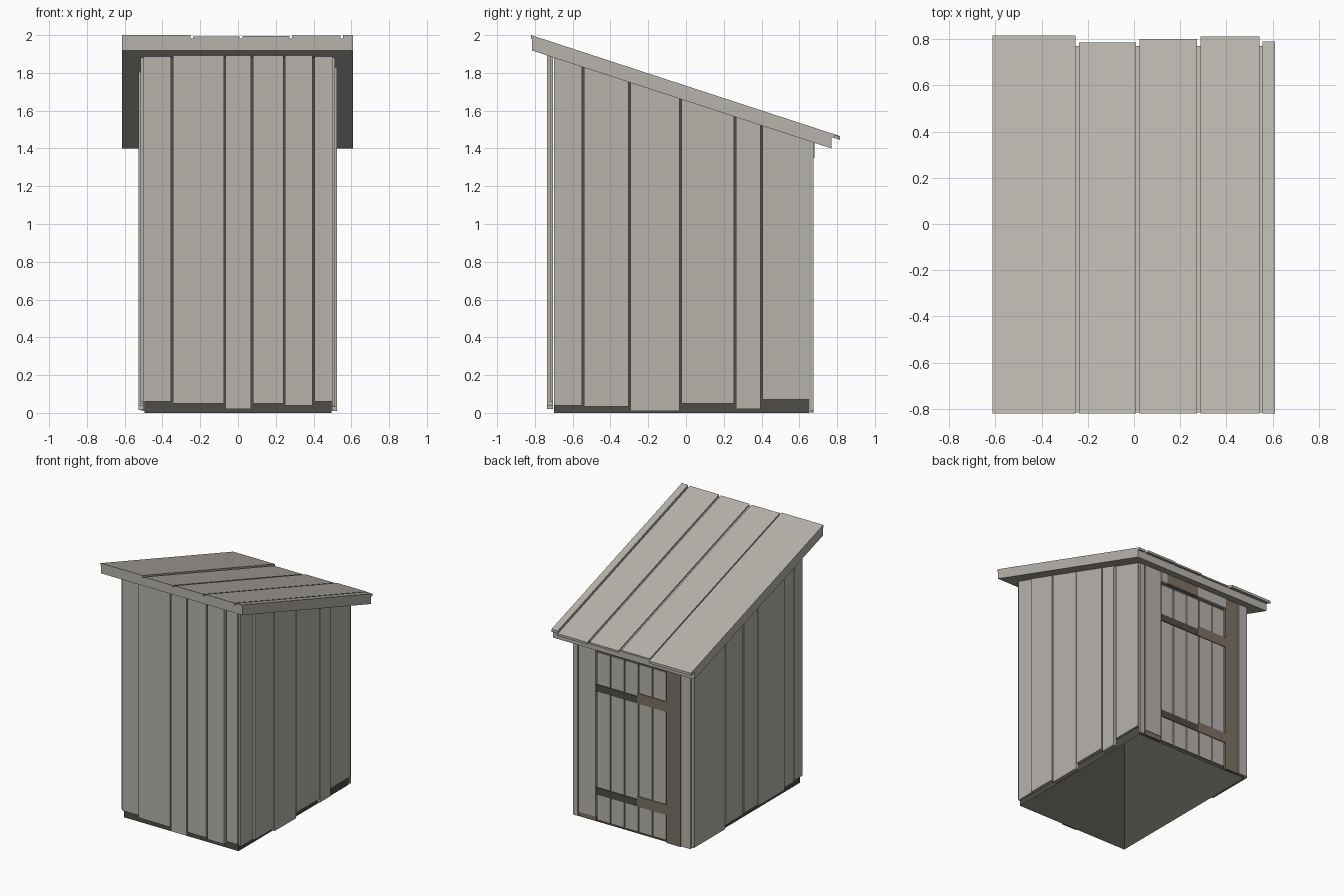
import bpy

cube = bpy.data.objects.get("Cube")
if cube:
    bpy.data.objects.remove(cube, do_unlink=True)


def material(name, rgb):
    m = bpy.data.materials.new(name)
    m.use_nodes = True
    col = (*rgb, 1)
    m.diffuse_color = col
    bsdf = m.node_tree.nodes["Principled BSDF"]
    bsdf.inputs["Base Color"].default_value = col
    bsdf.inputs["Roughness"].default_value = 0.9
    return m


GREY = material("weathered_grey", (0.475, 0.452, 0.412))
DARK = material("dark_gap", (0.075, 0.073, 0.062))
BROWN = material("aged_brown", (0.205, 0.168, 0.122))

GAP = 0.005


def eave(y):
    """Height of the roof underside at depth y."""
    return 1.92 - 0.327 * (y + 0.82)


def block(name, xs, ys, bottom, top, mat, capped=True):
    """Box whose bottom and top heights are functions of y (or constants)."""
    low = bottom if callable(bottom) else lambda y: bottom
    high = top if callable(top) else lambda y: top
    corners = [(x, y) for x, y in zip((xs[0], xs[1], xs[1], xs[0]),
                                      (ys[0], ys[0], ys[1], ys[1]))]
    verts = [(x, y, f(y)) for f in (low, high) for x, y in corners]
    faces = [(i, (i + 1) % 4, (i + 1) % 4 + 4, i + 4) for i in range(4)]
    if capped:
        faces += [(3, 2, 1, 0), (4, 5, 6, 7)]
    mesh = bpy.data.meshes.new(name)
    mesh.from_pydata(verts, [], faces)
    mesh.materials.append(mat)
    ob = bpy.data.objects.new(name, mesh)
    bpy.context.scene.collection.objects.link(ob)
    return ob


def row(edges):
    """Neighbouring edge pairs with a small gap between the boards."""
    return [(a + GAP, b - GAP) for a, b in zip(edges, edges[1:])]


# Dark inner walls, open below, showing between the boards
block("inner_walls", (-0.495, 0.495), (-0.70, 0.655), 0, eave, DARK, capped=False)

# Front wall boards, the corner ones set back a little
front = row([-0.505, -0.35, -0.07, 0.075, 0.245, 0.40, 0.505])
for i, (xs, z) in enumerate(zip(front, (0.06, 0.05, 0.02, 0.05, 0.04, 0.06))):
    face = -0.72 if i in (0, 5) else -0.735
    block(f"front_board_{i}", xs, (face, -0.703), z, eave, GREY)

# Side wall boards, the corner ones set back a little
left = row([-0.705, -0.545, -0.30, -0.03, 0.26, 0.40, 0.66])
for i, (ys, z) in enumerate(zip(left, (0.04, 0.035, 0.01, 0.05, 0.02, 0.07))):
    face = 0.513 if i in (0, 5) else 0.524
    block(f"left_board_{i}", (0.498, face), ys, z, eave, GREY)
right = row([-0.705, -0.60, -0.47, -0.135, 0.04, 0.265, 0.66])
for i, (ys, z) in enumerate(zip(right, (0.06, 0.05, 0.04, 0.05, 0.045, 0.015))):
    face = -0.515 if i < 2 else -0.526
    block(f"right_board_{i}", (face, -0.498), ys, z, eave, GREY)

# Back wall boards, door post, sill and header
block("back_board_corner", (0.465, 0.505), (0.658, 0.675), 0.01, eave, GREY)
block("back_board_wide", (0.31, 0.455), (0.658, 0.675), 0.045, eave, GREY)
block("back_board_post_side", (-0.51, -0.43), (0.658, 0.675), 0.01, eave, GREY)
block("door_post", (-0.425, -0.305), (0.658, 0.674), 0.003, eave, BROWN)
block("door_sill", (0.31, 0.455), (0.658, 0.67), 0.01, 0.045, BROWN)
block("door_header_brown", (-0.04, 0.25), (0.658, 0.68), 1.35, eave, BROWN)
block("door_header_grey", (-0.305, -0.04), (0.658, 0.68), 1.35, eave, GREY)
block("door_header_end", (0.25, 0.305), (0.658, 0.68), 1.35, eave, GREY)

# Door boards and cross straps
for i, xs in enumerate(row([-0.30 + 0.121 * k for k in range(6)])):
    block(f"door_board_{i}", xs, (0.658, 0.668), 0.02, 1.33, GREY)
for name, z in (("lower", 0.22), ("upper", 1.025)):
    block(f"{name}_strap", (-0.305, -0.05), (0.66, 0.674), z, z + 0.08, BROWN)
    block(f"{name}_hinge", (-0.05, 0.305), (0.66, 0.674), z, z + 0.055, DARK)

# Sloped roof deck and the boards laid over it
block("roof_deck", (-0.613, 0.61), (-0.815, 0.77), eave,
      lambda y: eave(y) + 0.063, GREY)
roof = ((-0.613, -0.252, 0.815, 0.08), (-0.237, 0.008, 0.785, 0.072),
        (0.024, 0.272, 0.80, 0.074), (0.287, 0.542, 0.81, 0.077),
        (0.556, 0.61, 0.79, 0.08))
for i, (x0, x1, back, lift) in enumerate(roof):
    block(f"roof_board_{i}", (x0, x1), (-0.82, back),
          lambda y: eave(y) + 0.06, lambda y: eave(y) + lift, GREY)
